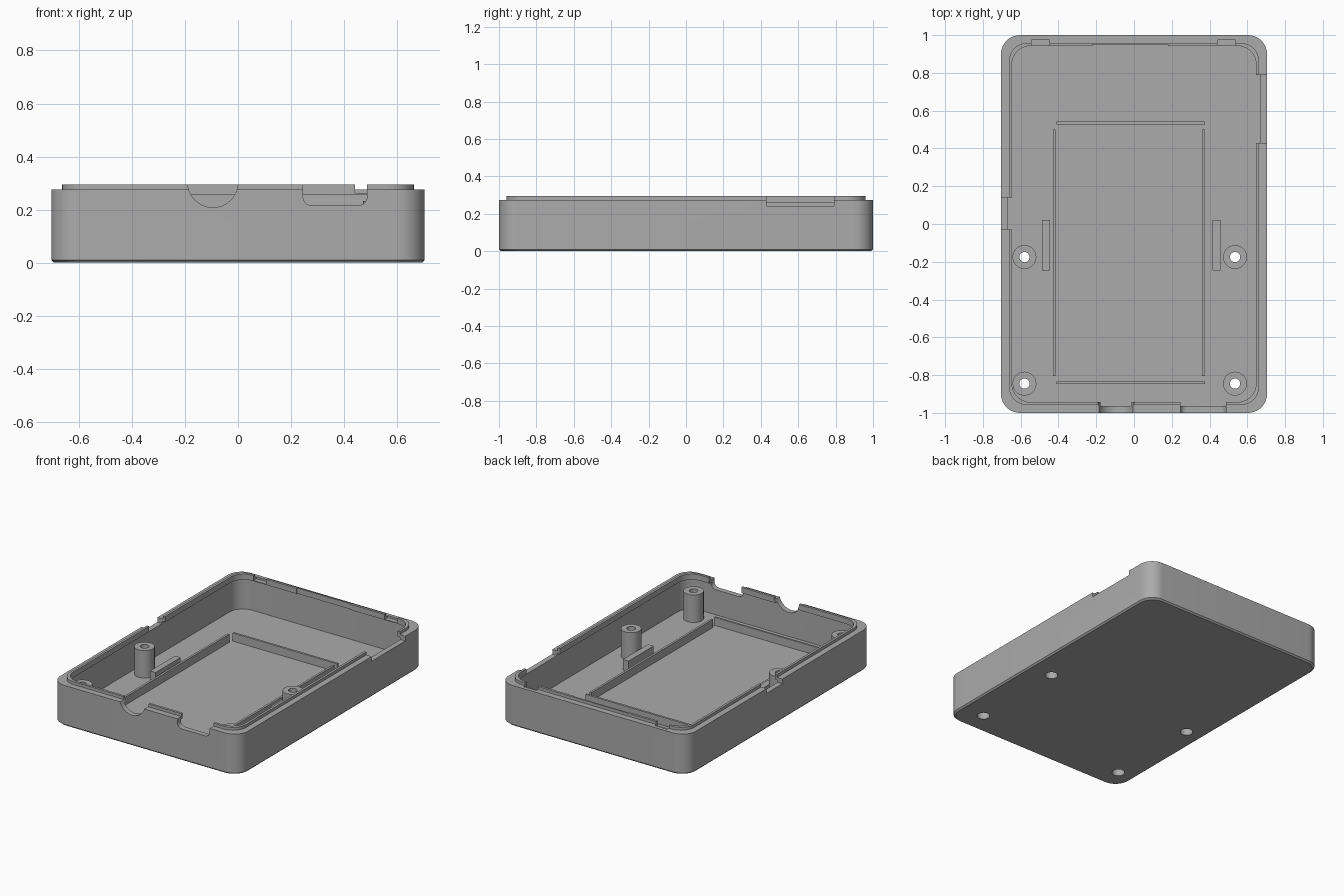
import bpy, bmesh, math
from mathutils import Matrix, Vector

cube = bpy.data.objects.get("Cube")
if cube:
    bpy.data.objects.remove(cube, do_unlink=True)

GREY = (0.41, 0.41, 0.41, 1)
mat = bpy.data.materials.new("plain_grey")
mat.use_nodes = True
mat.diffuse_color = GREY
mat.node_tree.nodes["Principled BSDF"].inputs["Base Color"].default_value = GREY

HX, HY = 0.704, 1.0
FLOOR, SHELF, RIM, LIP_BOTTOM = 0.045, 0.275, 0.295, 0.257
BOSS_TOP = 0.232


def finish(bm, name):
    bmesh.ops.recalc_face_normals(bm, faces=bm.faces)
    mesh = bpy.data.meshes.new(name)
    bm.to_mesh(mesh)
    bm.free()
    mesh.materials.append(mat)
    ob = bpy.data.objects.new(name, mesh)
    bpy.context.collection.objects.link(ob)
    return ob


def rounded_rect(hx, hy, r, steps=10):
    pts = []
    for k, (sx, sy) in enumerate([(1, 1), (-1, 1), (-1, -1), (1, -1)]):
        for i in range(steps + 1):
            a = (k + i / steps) * math.pi / 2
            pts.append((sx * (hx - r) + r * math.cos(a), sy * (hy - r) + r * math.sin(a)))
    return pts


def box(name, x0, x1, y0, y1, z0, z1):
    bm = bmesh.new()
    bmesh.ops.create_cube(bm, size=1)
    bmesh.ops.scale(bm, vec=(x1 - x0, y1 - y0, z1 - z0), verts=bm.verts)
    bmesh.ops.translate(bm, vec=((x0 + x1) / 2, (y0 + y1) / 2, (z0 + z1) / 2), verts=bm.verts)
    return finish(bm, name)


def cylinder(name, r, depth, place):
    bm = bmesh.new()
    bmesh.ops.create_cone(bm, cap_ends=True, segments=48, radius1=r, radius2=r,
                          depth=depth, matrix=place)
    return finish(bm, name)


def front_prism(name, pts, cx, cz):
    bm = bmesh.new()
    face = bm.faces.new([bm.verts.new((cx + x, -1.1, cz + z)) for x, z in pts])
    ext = bmesh.ops.extrude_face_region(bm, geom=[face])
    bmesh.ops.translate(bm, vec=(0, 0.2, 0),
                        verts=[v for v in ext["geom"] if isinstance(v, bmesh.types.BMVert)])
    return finish(bm, name)


def smooth(ob):
    bpy.ops.object.select_all(action='DESELECT')
    ob.select_set(True)
    bpy.context.view_layer.objects.active = ob
    bpy.ops.object.shade_smooth_by_angle(angle=math.radians(30))


# Tray shell: lofted rings from the underside, over the rim, down to the floor
bm = bmesh.new()
levels = [(0.01, 0), (0, 0.01), (0, SHELF), (0.041, SHELF), (0.041, RIM), (0.057, RIM),
          (0.057, LIP_BOTTOM), (0.036, LIP_BOTTOM), (0.036, FLOOR)]
rings = [[bm.verts.new((x, y, z)) for x, y in rounded_rect(HX - d, HY - d, 0.1)]
         for d, z in levels]
for a, b in zip(rings, rings[1:]):
    for i in range(len(a)):
        j = (i + 1) % len(a)
        bm.faces.new((a[i], a[j], b[j], b[i]))
bm.faces.new(rings[0])
bm.faces.new(rings[-1])
tray = finish(bm, "tray_shell")

# Cutters: port openings, side notches, lid clip slots, lip relief, screw holes
screws = [(x, y) for x in (-0.58, 0.535) for y in (-0.175, -0.845)]
cutters = [
    cylinder("round_port_cut", 0.095, 0.2,
             Matrix.Translation((-0.095, -1, 0.303)) @ Matrix.Rotation(math.pi / 2, 4, 'X')),
    front_prism("wide_port_cut", rounded_rect(0.121, 0.1, 0.035), 0.366, 0.315),
    box("left_notch_cut", 0.6, 0.8, 0.43, 0.79, 0.243, 0.4),
    box("right_notch_cut", -0.8, -0.6, -0.03, 0.14, 0.243, 0.4),
    box("lip_relief_cut", -0.22, 0.18, 0.9, 0.949, 0.2, 0.4),
]
for cx in (-0.495, 0.49):
    cutters.append(box("clip_slot_cut", cx - 0.048, cx + 0.048, 0.9, 0.975, 0.262, 0.4))
for x, y in screws:
    cutters.append(cylinder("screw_hole_cut", 0.04, 0.4, Matrix.Translation((x, y, 0))))

bpy.context.view_layer.objects.active = tray
for c in cutters:
    c.hide_render = True
    mod = tray.modifiers.new(c.name, 'BOOLEAN')
    mod.operation, mod.solver, mod.object = 'DIFFERENCE', 'EXACT', c
    bpy.ops.object.modifier_apply(modifier=mod.name)
for c in cutters:
    bpy.data.objects.remove(c, do_unlink=True)
smooth(tray)

# Screw bosses: spun tubes with a wider bore below for the screw head
profile = [(0.063, FLOOR), (0.063, BOSS_TOP), (0.027, BOSS_TOP),
           (0.027, 0.1), (0.04, 0.1), (0.04, FLOOR)]
for n, (x, y) in enumerate(screws):
    bm = bmesh.new()
    vs = [bm.verts.new((x + r, y, z)) for r, z in profile]
    es = [bm.edges.new((vs[i], vs[(i + 1) % len(vs)])) for i in range(len(vs))]
    bmesh.ops.spin(bm, geom=vs + es, cent=(x, y, 0), axis=(0, 0, 1),
                   angle=2 * math.pi, steps=40)
    bmesh.ops.remove_doubles(bm, verts=bm.verts, dist=0.0005)
    smooth(finish(bm, f"screw_boss_{n + 1}"))

# Low ridges framing the battery bay
Z0, Z1 = FLOOR - 0.005, 0.1
box("bay_ridge_right", -0.43, -0.415, -0.805, 0.5, Z0, Z1)
box("bay_ridge_left", 0.36, 0.375, -0.805, 0.5, Z0, Z1)
box("bay_ridge_back", -0.41, 0.375, 0.527, 0.542, Z0, Z1)
box("bay_ridge_front", -0.41, 0.375, -0.847, -0.834, Z0, Z1)

# Support blocks beside the bay
for name, cx in (("support_block_right", -0.467), ("support_block_left", 0.437)):
    box(name, cx - 0.021, cx + 0.021, -0.247, 0.022, Z0, 0.117)
